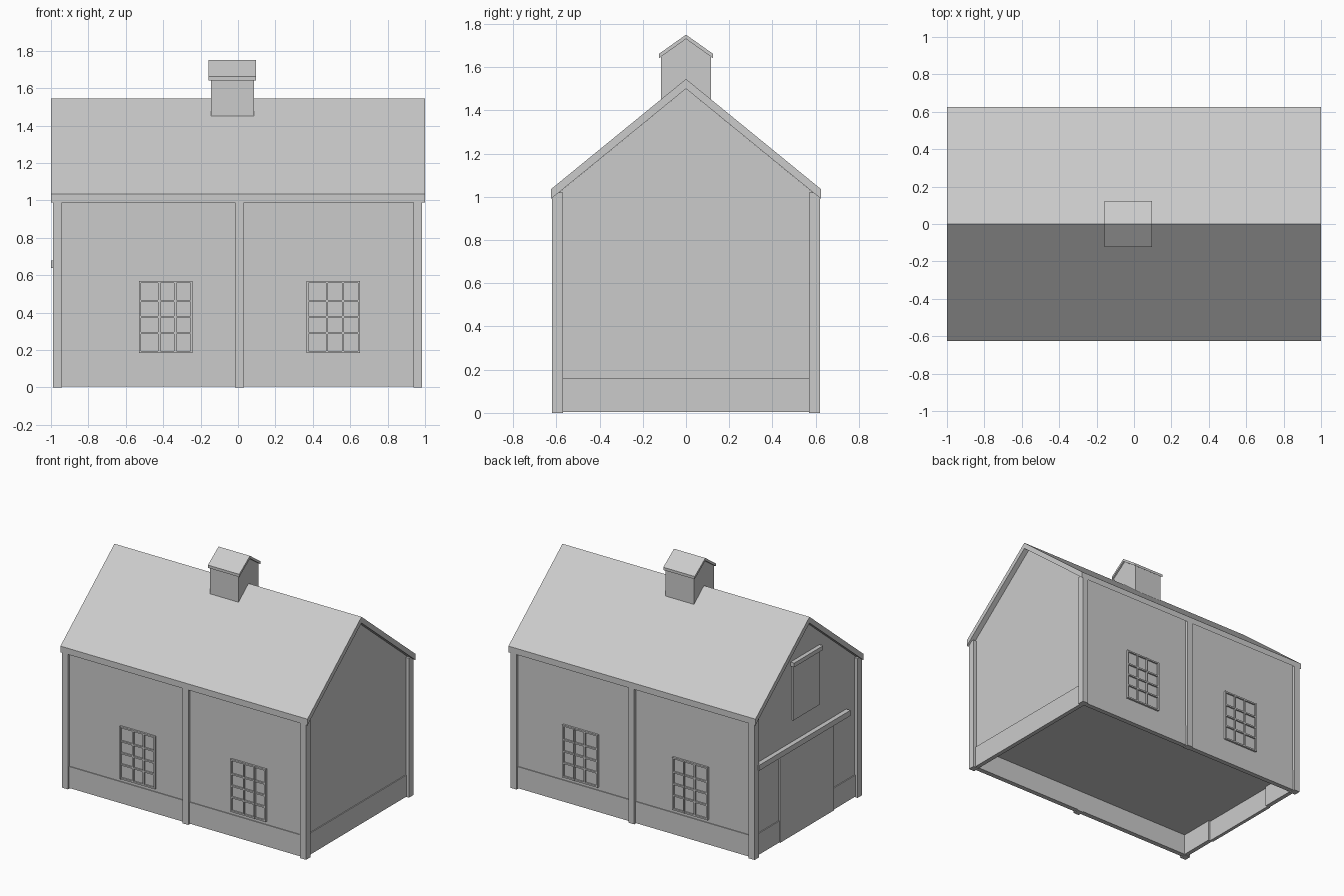
import bpy

if "Cube" in bpy.data.objects:
    bpy.data.objects.remove(bpy.data.objects["Cube"])


def mesh_object(name, verts, faces):
    me = bpy.data.meshes.new(name)
    me.from_pydata(verts, [], faces)
    me.update()
    ob = bpy.data.objects.new(name, me)
    bpy.context.collection.objects.link(ob)
    return ob


def prism(name, profile, x0, x1):
    """Extrude a counter-clockwise (y, z) profile along x."""
    n = len(profile)
    verts = [(x, y, z) for x in (x0, x1) for y, z in profile]
    faces = [tuple(reversed(range(n))), tuple(range(n, 2 * n))]
    faces += [(i, (i + 1) % n, n + (i + 1) % n, n + i) for i in range(n)]
    return mesh_object(name, verts, faces)


def box(name, x0, x1, y0, y1, z0, z1):
    y0, y1 = sorted((y0, y1))
    return prism(name, [(y0, z0), (y1, z0), (y1, z1), (y0, z1)], x0, x1)


def gable_roof(name, x0, x1, half, eave_low, eave_top, ridge_low, ridge_top):
    return prism(name, [(half, eave_low), (half, eave_top), (0, ridge_top),
                        (-half, eave_top), (-half, eave_low), (0, ridge_low)], x0, x1)


# Main body, its underside forming the raised floor
prism("barn_walls", [(-.60, .16), (.60, .16), (.60, 1.01), (0, 1.50), (-.60, 1.01)],
      -.965, .96)

# Main roof
gable_roof("main_roof", -1, 1, .625, .99, 1.035, 1.50, 1.545)

# Low plinth around the base, open at the doorway
for s in (-1, 1):
    box("side_plinth", -.97, .965, s * .57, s * .606, .005, .162)
    box("door_end_plinth", -.972, -.94, s * .31, s * .60, .005, .162)
box("plain_end_plinth", .935, .967, -.60, .60, .005, .162)

# Corner and middle posts
for s in (-1, 1):
    for x0, x1 in ((-.99, -.942), (-.015, .032), (.938, .985)):
        box("wall_post", x0, x1, s * .57, s * .62, 0, 1.02)


def window(x0, side):
    """Window grille of three columns and four rows, slightly proud of the wall."""
    w, z0, z1, t = .287, .185, .57, .011
    near, far = side * .595, side * .615
    for f in (0, .375, .685, 1):
        x = x0 + f * (w - t)
        box("window_upright", x, x + t, near, far, z0, z1)
    for f in (0, .27, .495, .725, 1):
        z = z0 + f * (z1 - z0 - t)
        box("window_crossbar", x0, x0 + w, near, far - side * .001, z, z + t)
    box("window_pane", x0, x0 + w, near, side * .603, z0, z1)


for x in (-.53, .366):
    window(x, -1)
for x in (-.605, .285):
    window(x, 1)

# Sliding door with its rail on the left gable
box("sliding_door", -.98, -.955, -.31, .31, .005, .65)
box("door_rail", -.999, -.96, -.475, .58, .64, .68)

# Loft hatch above the door
box("loft_hatch", -.978, -.96, -.155, .155, .84, 1.25)
box("hatch_rail", -.995, -.96, -.165, .17, 1.24, 1.27)

# Ridge vent with its own small roof
prism("vent_tower", [(-.115, 1.44), (0, 1.48), (.115, 1.44), (.115, 1.65), (0, 1.735),
                     (-.115, 1.65)], -.145, .085)
gable_roof("vent_roof", -.157, .097, .124, 1.642, 1.662, 1.73, 1.75)
